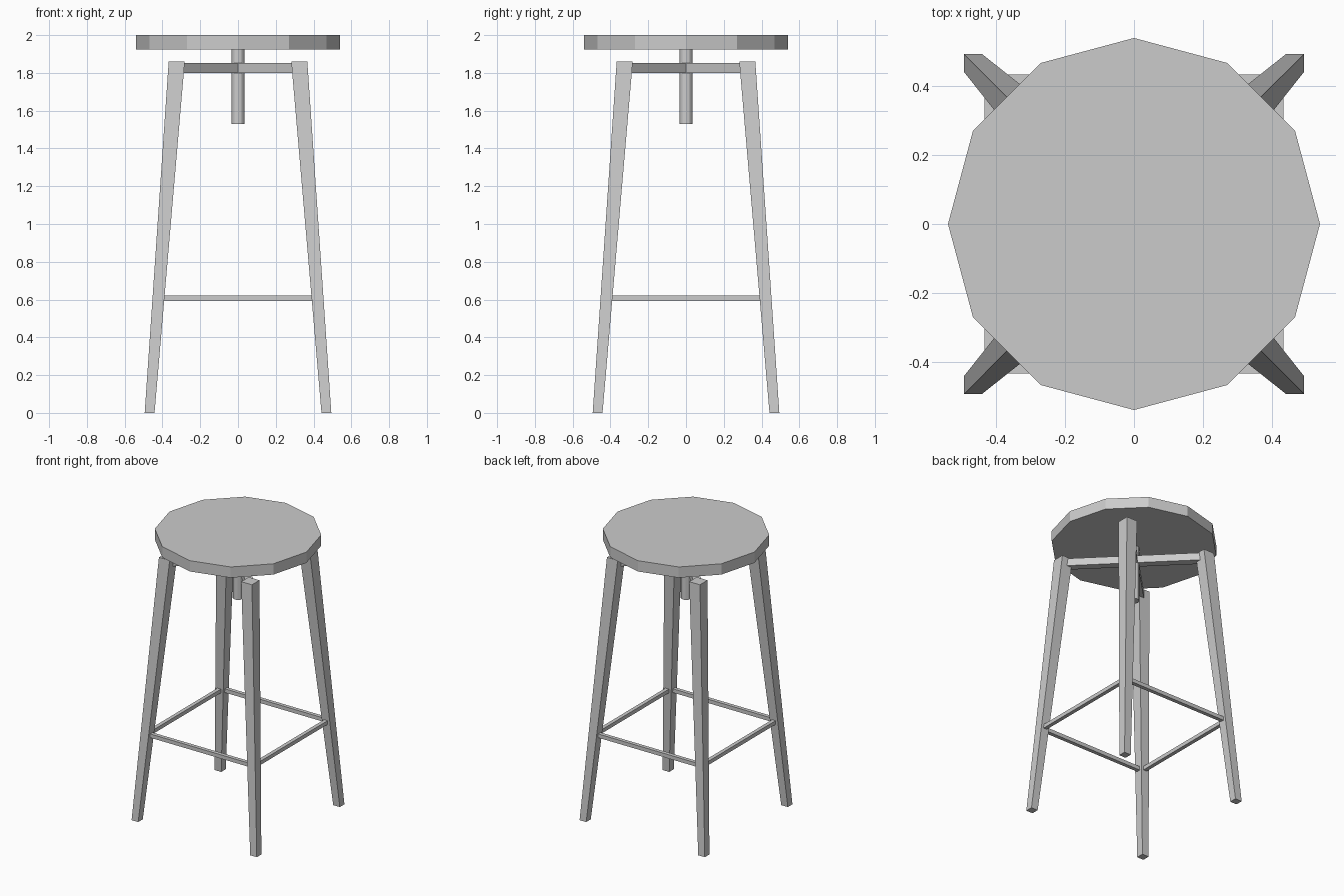
import bpy
import bmesh
from math import pi, sqrt
from mathutils import Matrix

cube = bpy.data.objects.get("Cube")
if cube:
    bpy.data.objects.remove(cube, do_unlink=True)

GREY = (0.6, 0.6, 0.6, 1.0)
mat = bpy.data.materials.new("plain grey")
mat.use_nodes = True
mat.diffuse_color = GREY
mat.node_tree.nodes["Principled BSDF"].inputs["Base Color"].default_value = GREY


def finish(name, bm):
    """Turn a bmesh into a grey, flat-shaded object."""
    bmesh.ops.recalc_face_normals(bm, faces=bm.faces)
    mesh = bpy.data.meshes.new(name)
    bm.to_mesh(mesh)
    bm.free()
    mesh.materials.append(mat)
    obj = bpy.data.objects.new(name, mesh)
    bpy.context.collection.objects.link(obj)
    return obj


def disc(name, radius, bottom, top, sides=12):
    """Upright prism around the z axis."""
    bm = bmesh.new()
    bmesh.ops.create_cone(
        bm, cap_ends=True, segments=sides, radius1=radius, radius2=radius,
        depth=top - bottom, matrix=Matrix.Translation((0, 0, (bottom + top) / 2)))
    return finish(name, bm)


def bar(name, length, thick, height, z, offset=0.0, angle=0.0):
    """Straight bar along x, pushed out along y, then turned about z."""
    bm = bmesh.new()
    size = Matrix.Diagonal((length, thick, height, 1))
    place = Matrix.Rotation(angle, 4, "Z") @ Matrix.Translation((0, offset, z))
    bmesh.ops.create_cube(bm, size=1, matrix=place @ size)
    return finish(name, bm)


def leg(name, sx, sy, height=1.86):
    """Square leg, splayed outward and tapering to the floor."""
    bm = bmesh.new()
    bmesh.ops.create_cube(bm, size=1)
    for v in bm.verts:
        inner, outer = (0.282, 0.367) if v.co.z > 0 else (0.442, 0.494)
        v.co.x = sx * (outer if v.co.x > 0 else inner)
        v.co.y = sy * (outer if v.co.y > 0 else inner)
        v.co.z = height if v.co.z > 0 else 0
    return finish(name, bm)


# Round seat and the screw column below it
disc("seat", 0.54, 1.923, 2.0)
disc("seat_column", 0.035, 1.53, 1.925)

# Four splayed legs
for front, sy in (("front", -1), ("back", 1)):
    for side, sx in (("left", 1), ("right", -1)):
        leg(f"{front}_{side}_leg", sx, sy)

# Crossed supports joining the leg tops
for name, angle in (("cross_support_a", pi / 4), ("cross_support_b", -pi / 4)):
    bar(name, 2 * sqrt(2) * 0.31, 0.053, 0.053, 1.827, angle=angle)

# Square ring of foot rails
for i, side in enumerate(("back", "right", "front", "left")):
    bar(f"{side}_foot_rail", 0.83, 0.027, 0.027, 0.607, offset=0.421, angle=i * pi / 2)
